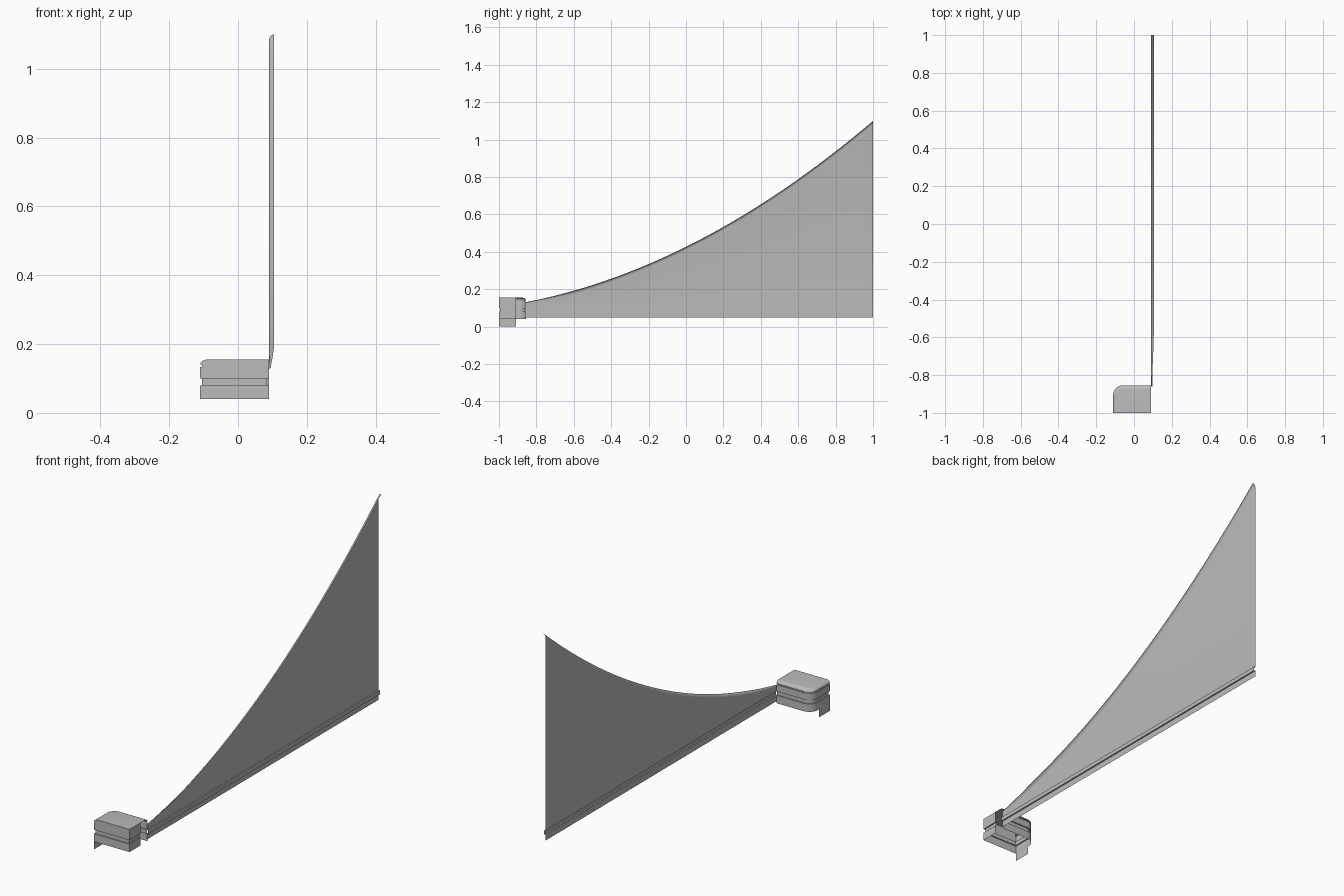
import bpy, bmesh, math

cube = bpy.data.objects.get("Cube")
if cube:
    bpy.data.objects.remove(cube)

grey = bpy.data.materials.new("plain grey")
grey.use_nodes = True
grey.diffuse_color = (0.5, 0.5, 0.5, 1)
grey.node_tree.nodes["Principled BSDF"].inputs["Base Color"].default_value = (0.5, 0.5, 0.5, 1)


def loft(name, rows, cap=False):
    """Skin a list of equally long point rows, as one open sheet."""
    bm = bmesh.new()
    grid = [[bm.verts.new(p) for p in row] for row in rows]
    for a, b in zip(grid, grid[1:]):
        for i in range(len(a) - 1):
            bm.faces.new((a[i], a[i + 1], b[i + 1], b[i]))
    if cap:
        bm.faces.new(grid[-1])
    mesh = bpy.data.meshes.new(name)
    bm.to_mesh(mesh)
    bm.free()
    mesh.materials.append(grey)
    ob = bpy.data.objects.new(name, mesh)
    bpy.context.collection.objects.link(ob)
    bpy.ops.object.select_all(action="DESELECT")
    ob.select_set(True)
    bpy.context.view_layer.objects.active = ob
    bpy.ops.object.shade_smooth_by_angle(angle=math.radians(35))
    return ob


# Bumper corner: plan outline, inset separately at the rounded side and the square side
SIDE, INNER, FRONT, BACK, RADIUS = -0.11, 0.09, -1.0, -0.855, 0.05


def outline(z, d, square_d):
    pts = [(INNER - square_d, -0.91), (INNER - square_d, FRONT + square_d),
           (SIDE + d, FRONT + square_d)]
    for i in range(9):
        a = math.pi - i * math.pi / 16
        pts.append((SIDE + RADIUS + (RADIUS - d) * math.cos(a),
                    BACK - RADIUS + (RADIUS - d) * math.sin(a)))
    pts.append((INNER, BACK - d))
    return [(x, y, z) for x, y in pts]


sections = [(0.04, 0, 0), (0.08, 0, 0), (0.08, 0.006, 0.006), (0.1, 0.006, 0.006),
            (0.1, 0, 0), (0.134, 0, 0), (0.134, 0.005, 0), (0.14, 0.005, 0), (0.14, 0, 0)]
for i in range(1, 6):
    a = i * math.pi / 10
    sections.append((0.14 + 0.015 * math.sin(a), 0.02 * (1 - math.cos(a)), 0))
loft("bumper_corner", [outline(*s) for s in sections], cap=True)

# Tab hanging below the outer side
loft("side_tab", [[(SIDE, FRONT, z), (SIDE, -0.91, z)] for z in (0, 0.04)])


# Side panel: arched top edge with a flared lip, ribbed sill along the bottom
def arch(y):
    t = (y + 0.86) / 1.86
    return 0.13 + 0.36 * t + 0.61 * t ** 2


def panel_section(y):
    top = arch(y)
    taper = min(1, 0.3 + (y + 0.86) * 2.7)
    pts = [(0, 0.05), (0, 0.08), (0.007, 0.08), (0.007, 0.1), (0, 0.1)]
    lip = 0.018 * taper
    for i in range(6):
        a = i * math.pi / 10
        pts.append((0.015 * taper * (1 - math.cos(a)), top - lip + lip * math.sin(a)))
    return [(INNER + x, y, z) for x, z in pts]


loft("side_panel", [panel_section(-0.86 + 1.86 * i / 32) for i in range(33)])
